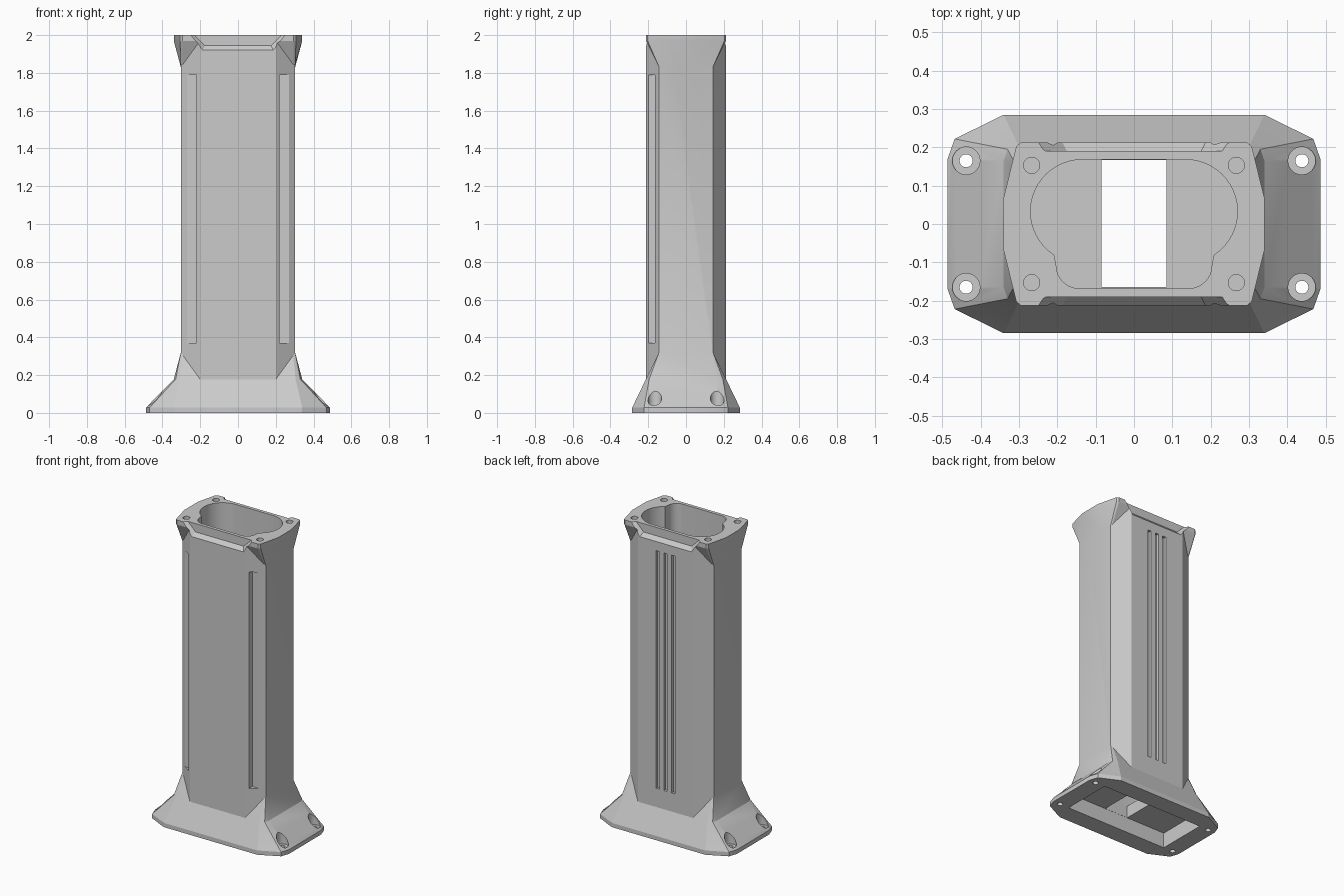
import bpy, bmesh, math

if "Cube" in bpy.data.objects:
    bpy.data.objects.remove(bpy.data.objects["Cube"])

grey = bpy.data.materials.new("matte grey")
grey.diffuse_color = (0.6, 0.6, 0.6, 1)
grey.use_nodes = True
grey.node_tree.nodes["Principled BSDF"].inputs["Base Color"].default_value = grey.diffuse_color


def loft(name, rings):
    """Closed solid through rings given as (list of 3D points)."""
    bm = bmesh.new()
    loops = [[bm.verts.new(p) for p in ring] for ring in rings]
    n = len(loops[0])
    for a, b in zip(loops, loops[1:]):
        for i in range(n):
            j = (i + 1) % n
            bm.faces.new((a[i], a[j], b[j], b[i]))
    bm.faces.new(loops[0][::-1])
    bm.faces.new(loops[-1])
    bmesh.ops.remove_doubles(bm, verts=bm.verts, dist=1e-5)
    bmesh.ops.recalc_face_normals(bm, faces=bm.faces)
    mesh = bpy.data.meshes.new(name)
    bm.to_mesh(mesh)
    bm.free()
    mesh.materials.append(grey)
    ob = bpy.data.objects.new(name, mesh)
    bpy.context.collection.objects.link(ob)
    return ob


def quad_ring(quarter, z):
    """Mirror one quarter outline (from back towards right) to all four."""
    right = quarter + [(x, -y) for x, y in reversed(quarter)]
    full = right + [(-x, y) for x, y in reversed(right)]
    return [(x, y, z) for x, y in full]


def prism(name, outline, z0, z1):
    return loft(name, [[(x, y, z) for x, y in outline] for z in (z0, z1)])


def box(name, x0, x1, y0, y1, z0, z1):
    return prism(name, [(x0, y0), (x1, y0), (x1, y1), (x0, y1)], z0, z1)


def arc(cx, cy, r, a0, a1, n):
    return [(cx + r * math.cos(math.radians(a0 + (a1 - a0) * i / n)),
             cy + r * math.sin(math.radians(a0 + (a1 - a0) * i / n))) for i in range(n + 1)]


def cylinder(name, x, y, r, z0, z1):
    return prism(name, arc(x, y, r, 0, 360, 32)[:-1], z0, z1)


def combine(target, other, operation):
    mod = target.modifiers.new(operation, 'BOOLEAN')
    mod.operation, mod.solver, mod.object = operation, 'EXACT', other
    bpy.context.view_layer.objects.active = target
    bpy.ops.object.modifier_apply(modifier=mod.name)
    bpy.data.objects.remove(other)


# Octagonal column
column_outline = [(0.2, 0.213), (0.303, 0.143)]
housing = loft("column_housing", [quad_ring(column_outline, z) for z in (0.05, 2.0)])

# Flared foot
foot_outline = [(0.34, 0.285), (0.468, 0.222), (0.487, 0.168)]
foot = loft("foot", [
    quad_ring(foot_outline, 0),
    quad_ring(foot_outline, 0.028),
    quad_ring([(0.305, 0.2125), (0.33, 0.195), (0.34, 0.165)], 0.178),
    quad_ring([(0.29, 0.143), (0.302, 0.143), (0.3025, 0.142)], 0.32)])
combine(housing, foot, 'UNION')

# Flared head
head_outline = [(0.25, 0.2125), (0.295, 0.2125), (0.307, 0.203), (0.34, 0.07)]
head = loft("head", [
    quad_ring([(0.25, 0.143), (0.295, 0.143), (0.3025, 0.142), (0.3025, 0.07)], 1.83),
    quad_ring(head_outline, 1.97),
    quad_ring(head_outline, 2.0)])
combine(housing, head, 'UNION')

cutters = []

# Bevelled notches in the front and back of the head
for s in (-1, 1):
    cutters.append(loft("notch", [
        [(-w1, s * y, 2.02), (-w0, s * y, z), (w0, s * y, z), (w1, s * y, 2.02)]
        for y, w0, w1, z in ((0.19, 0.175, 0.25, 1.945), (0.213, 0.187, 0.265, 1.92),
                             (0.24, 0.2, 0.28, 1.896))]))

# Main cavity, open at the top
half = arc(0.135, 0.033, 0.135, 90, -57, 20) + arc(0.143, -0.108, 0.06, 0, -90, 8)
cutters.append(prism("cavity", half + [(-x, y) for x, y in reversed(half)], 0.18, 2.1))

# Recess under the foot and the opening through the floor
cutters.append(box("foot_recess", -0.37, 0.37, -0.165, 0.168, -0.1, 0.1))
cutters.append(box("floor_opening", -0.085, 0.085, -0.164, 0.167, 0.05, 0.25))

for sx in (-1, 1):
    # Long step cut into each front chamfer
    x0, x1 = sorted((sx * 0.22, sx * 0.35))
    cutters.append(box("chamfer_slot", x0, x1, -0.3, -0.165, 0.37, 1.79))
    for sy in (-1, 1):
        # Screw holes of head and foot
        cutters.append(cylinder("head_hole", sx * 0.267, sy * 0.153, 0.021, 1.9, 2.1))
        cutters.append(cylinder("foot_hole", sx * 0.438, sy * 0.165, 0.017, -0.1, 0.1))
        cutters.append(cylinder("foot_counterbore", sx * 0.438, sy * 0.165, 0.036, 0.035, 0.3))

# Three narrow grooves on the back
for x in (-0.057, 0, 0.057):
    cutters.append(box("back_groove", x - 0.012, x + 0.012, 0.195, 0.3, 0.3, 1.86))

for cutter in cutters:
    combine(housing, cutter, 'DIFFERENCE')

# Smooth the curved walls, keep the edges sharp
housing.select_set(True)
bpy.context.view_layer.objects.active = housing
bpy.ops.object.shade_smooth_by_angle(angle=math.radians(20))
